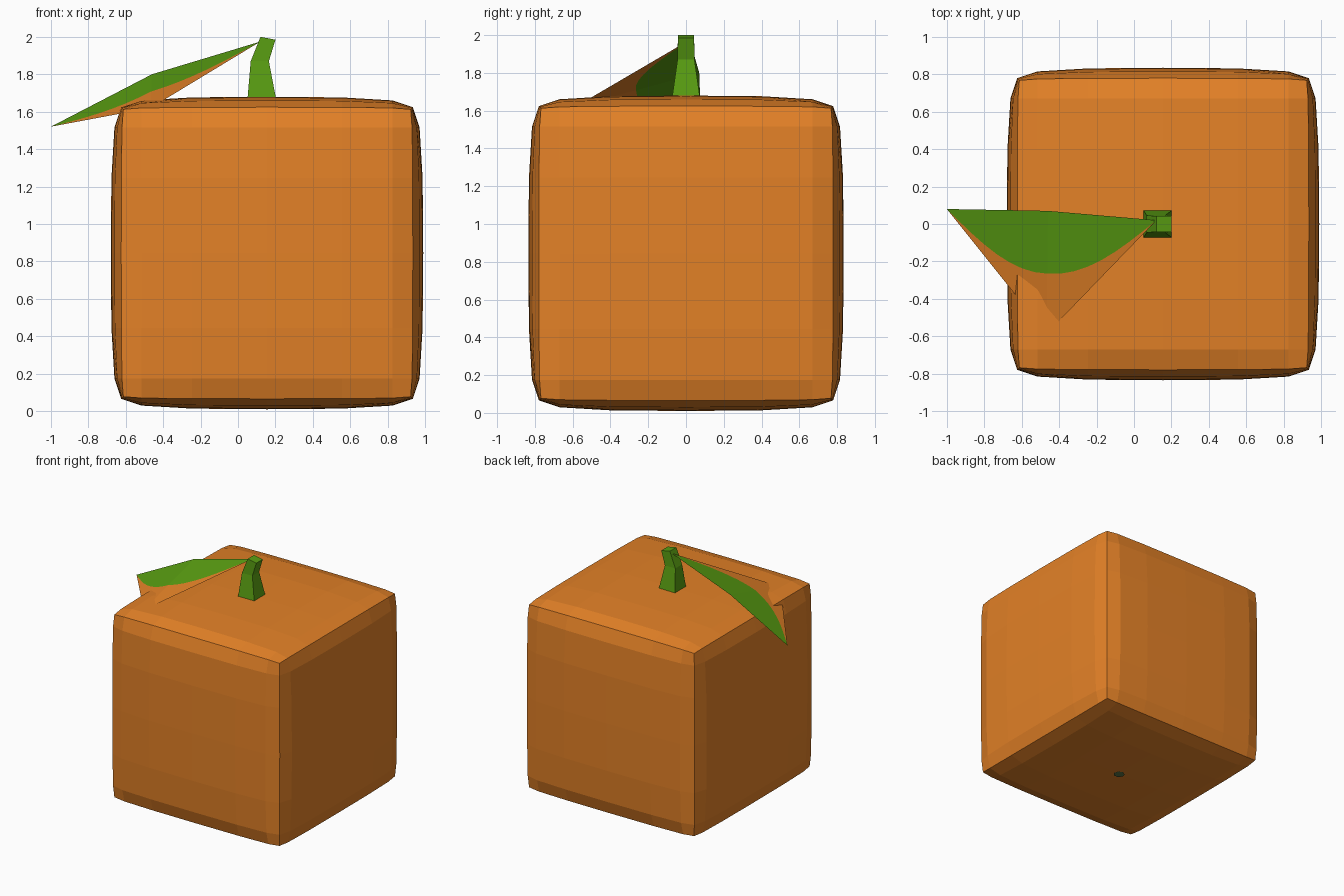
import bpy, bmesh, math
from mathutils import Vector

if "Cube" in bpy.data.objects:
    bpy.data.objects.remove(bpy.data.objects["Cube"])


def material(name, rgb):
    m = bpy.data.materials.new(name)
    m.diffuse_color = (*rgb, 1)
    m.use_nodes = True
    m.node_tree.nodes["Principled BSDF"].inputs["Base Color"].default_value = m.diffuse_color
    return m


orange = material("orange peel", (0.77, 0.22, 0.02))
green = material("leaf green", (0.10, 0.34, 0.006))
navel_green = material("dull navel green", (0.10, 0.17, 0.06))


def finish(name, bm, mats, fix_normals=True):
    if fix_normals:
        bmesh.ops.recalc_face_normals(bm, faces=bm.faces[:])
    me = bpy.data.meshes.new(name)
    bm.to_mesh(me)
    bm.free()
    for m in mats:
        me.materials.append(m)
    ob = bpy.data.objects.new(name, me)
    bpy.context.collection.objects.link(ob)
    return ob


# Fruit: gridded cube whose faces bulge and whose edges are softened
CX = 0.155
bm = bmesh.new()
bmesh.ops.create_cube(bm, size=6)
bmesh.ops.subdivide_edges(bm, edges=bm.edges[:], cuts=5, use_grid_fill=True)
spread = [0, 0.40, 0.67]
bulge = [1, 0.95, 0.72, 0.2]
for v in bm.verts:
    g = [round(c) for c in v.co]
    for a in range(3):
        i, j, k = g[a], abs(g[(a + 1) % 3]), abs(g[(a + 2) % 3])
        d = 0.765 + 0.07 * bulge[j] * bulge[k] if abs(i) == 3 else spread[abs(i)]
        v.co[a] = math.copysign(d, i)
    v.co += Vector((CX, 0, 0.845))
finish("square_fruit", bm, [orange])

# Navel: small flat spot under the fruit
bm = bmesh.new()
bmesh.ops.create_circle(bm, cap_ends=True, segments=7, radius=0.045)
bmesh.ops.reverse_faces(bm, faces=bm.faces[:])
ob = finish("navel", bm, [navel_green], False)
ob.location = (CX, 0, 0.004)

# Stem: square sections (left x, left z, right x, right z, half depth)
bm = bmesh.new()
rings = []
for xl, zl, xr, zr, w in [(0.05, 1.66, 0.205, 1.66, 0.075),
                          (0.068, 1.87, 0.165, 1.87, 0.045),
                          (0.12, 2.0, 0.2, 1.985, 0.043)]:
    rings.append([bm.verts.new(p) for p in
                  ((xl, -w, zl), (xr, -w, zr), (xr, w, zr), (xl, w, zl))])
for lo, hi in zip(rings, rings[1:]):
    for i in range(4):
        j = (i + 1) % 4
        bm.faces.new((lo[i], lo[j], hi[j], hi[i]))
bm.faces.new(rings[0])
bm.faces.new(rings[-1])
finish("stem", bm, [green])

# Leaf: folded sheet, green inside a curved outline and orange outside it
base, tip = Vector((0.12, 0.02, 1.975)), Vector((-1, 0.08, 1.52))
fold, corner = Vector((-0.46, 0.07, 1.80)), Vector((-0.467, -0.587, 1.62))
N = 8
bm = bmesh.new()
rows = []
for s in range(2 * N + 1):
    end = base if s <= N else tip
    u = s / N if s <= N else 2 - s / N
    p = end.lerp(fold, u)
    out = corner - fold
    rows.append([bm.verts.new(p + out * w)
                 for w in (0, 0.51 * math.sin(u * math.pi / 2), u)])
for a, b in zip(rows, rows[1:]):
    for k in range(2):
        f = bm.faces.new((a[k], b[k], b[k + 1], a[k + 1]))
        f.material_index = k
bmesh.ops.remove_doubles(bm, verts=bm.verts[:], dist=1e-4)
bm.normal_update()
for f in bm.faces:
    if f.normal.z < 0:
        f.normal_flip()
finish("leaf", bm, [green, orange], False)
